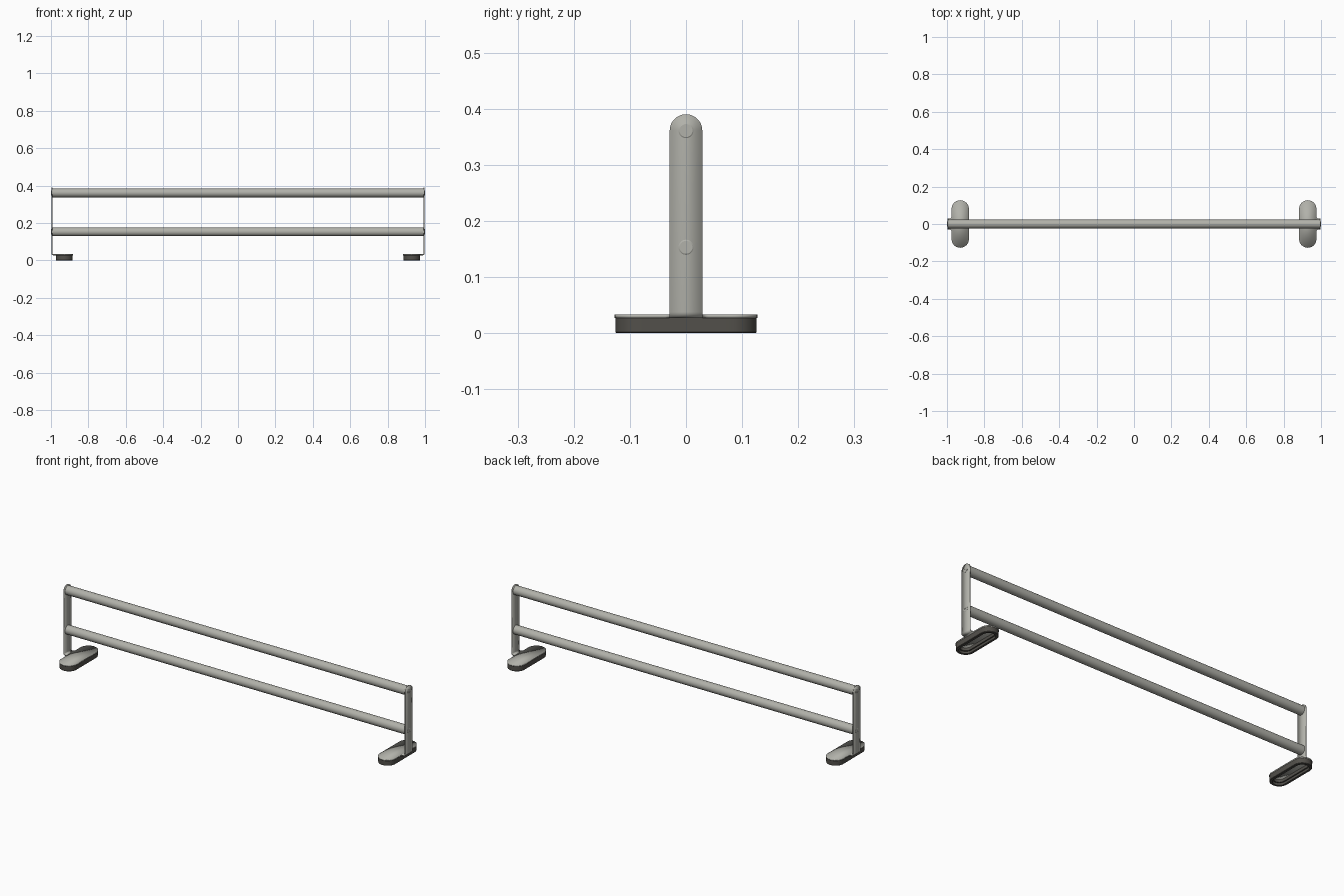
import bpy
import bmesh
from math import sin, cos, pi, sqrt

cube = bpy.data.objects.get("Cube")
if cube:
    bpy.data.objects.remove(cube)


def material(name, rgb):
    m = bpy.data.materials.new(name)
    m.use_nodes = True
    m.diffuse_color = (*rgb, 1)
    bsdf = next(n for n in m.node_tree.nodes if n.type == 'BSDF_PRINCIPLED')
    bsdf.inputs["Base Color"].default_value = (*rgb, 1)
    return m


steel = material("brushed steel", (0.44, 0.44, 0.40))
rubber = material("dark rubber", (0.085, 0.08, 0.07))


def finish(name, bm, mat, mirror=True, thickness=0):
    bmesh.ops.recalc_face_normals(bm, faces=bm.faces)
    mesh = bpy.data.meshes.new(name)
    bm.to_mesh(mesh)
    bm.free()
    mesh.materials.append(mat)
    ob = bpy.data.objects.new(name, mesh)
    bpy.context.collection.objects.link(ob)
    if thickness:
        mod = ob.modifiers.new("Thickness", 'SOLIDIFY')
        mod.thickness = thickness
        mod.offset = 0
    if mirror:
        mod = ob.modifiers.new("Mirror", 'MIRROR')
        mod.use_mirror_merge = False
    bpy.ops.object.select_all(action='DESELECT')
    ob.select_set(True)
    bpy.context.view_layer.objects.active = ob
    bpy.ops.object.shade_smooth_by_angle(angle=pi / 6)
    return ob


def loft(rings, caps=True):
    """Skin a list of point rings; without caps the last ring joins the first."""
    bm = bmesh.new()
    loops = [[bm.verts.new(p) for p in ring] for ring in rings]
    n = len(loops[0])
    pairs = list(zip(loops, loops[1:]))
    if caps:
        bm.faces.new(loops[0])
        bm.faces.new(loops[-1])
    else:
        pairs.append((loops[-1], loops[0]))
    for a, b in pairs:
        for i in range(n):
            j = (i + 1) % n
            bm.faces.new((a[i], a[j], b[j], b[i]))
    return bm


def circle(x, z, r, n=32):
    return [(x, r * cos(2 * pi * i / n), z + r * sin(2 * pi * i / n)) for i in range(n)]


# Main dimensions
FOOT_X, FOOT_R, FOOT_Y = 0.929, 0.046, 0.081
PLATE_Z, POST_X, POST_R = 0.030, 0.995, 0.029
RAILS = {"upper": 0.361, "lower": 0.153}


def stadium(inset, z, n=16):
    r = FOOT_R - inset
    pts = []
    for side in (0, 1):
        for i in range(n + 1):
            a = pi * side + pi * i / n
            y = FOOT_Y if side == 0 else -FOOT_Y
            pts.append((FOOT_X + r * cos(a), y + r * sin(a), z))
    return pts


# Brackets: one bent sheet, described by (x, z, half width) stations
stations = []
for i in range(25):                                  # oblong foot plate
    a = pi * (1 - i / 24)
    stations.append((FOOT_X + FOOT_R * cos(a), PLATE_Z, FOOT_Y + FOOT_R * sin(a)))
fillet = 0.011
for i in range(7):                                   # filleted neck
    a = pi / 2 * i / 6
    stations.append((FOOT_X + FOOT_R + 0.0005 + fillet * (1 - cos(a)), PLATE_Z,
                     POST_R + fillet * (1 - sin(a))))
bend = 0.008
for i in range(7):                                   # bend up into the post
    a = pi / 2 * i / 6
    stations.append((POST_X - bend + bend * sin(a), PLATE_Z + bend * (1 - cos(a)), POST_R))
for i in range(17):                                  # rounded post top
    a = pi / 2 * i / 16 * 0.98
    stations.append((POST_X, RAILS["upper"] + POST_R * sin(a), POST_R * cos(a)))

bm = bmesh.new()
rows = [(bm.verts.new((x, -w, z)), bm.verts.new((x, w, z))) for x, z, w in stations]
for a, b in zip(rows, rows[1:]):
    bm.faces.new((a[0], a[1], b[1], b[0]))
finish("end_brackets", bm, steel, thickness=0.006)

# Rubber foot pads: hollow rings with a small inner ledge
pad = [(0.001, 0.002), (0.003, 0), (0.014, 0), (0.014, 0.012),
       (0.020, 0.012), (0.020, 0.027), (0.001, 0.027)]
finish("foot_pads", loft([stadium(i, z) for i, z in pad], caps=False), rubber)

# Rails with a socket screw at each end
head = [(0.0135, 0.997), (0.0135, 0.9988), (0.0115, 1.0), (0.0055, 1.0), (0.0055, 0.9985)]
for level, z in RAILS.items():
    span = POST_X - 0.003
    finish(level + "_rail", loft([circle(-span, z, 0.0235), circle(span, z, 0.0235)]),
           steel, mirror=False)
    finish(level + "_screws", loft([circle(x, z, r) for r, x in head]), steel)
